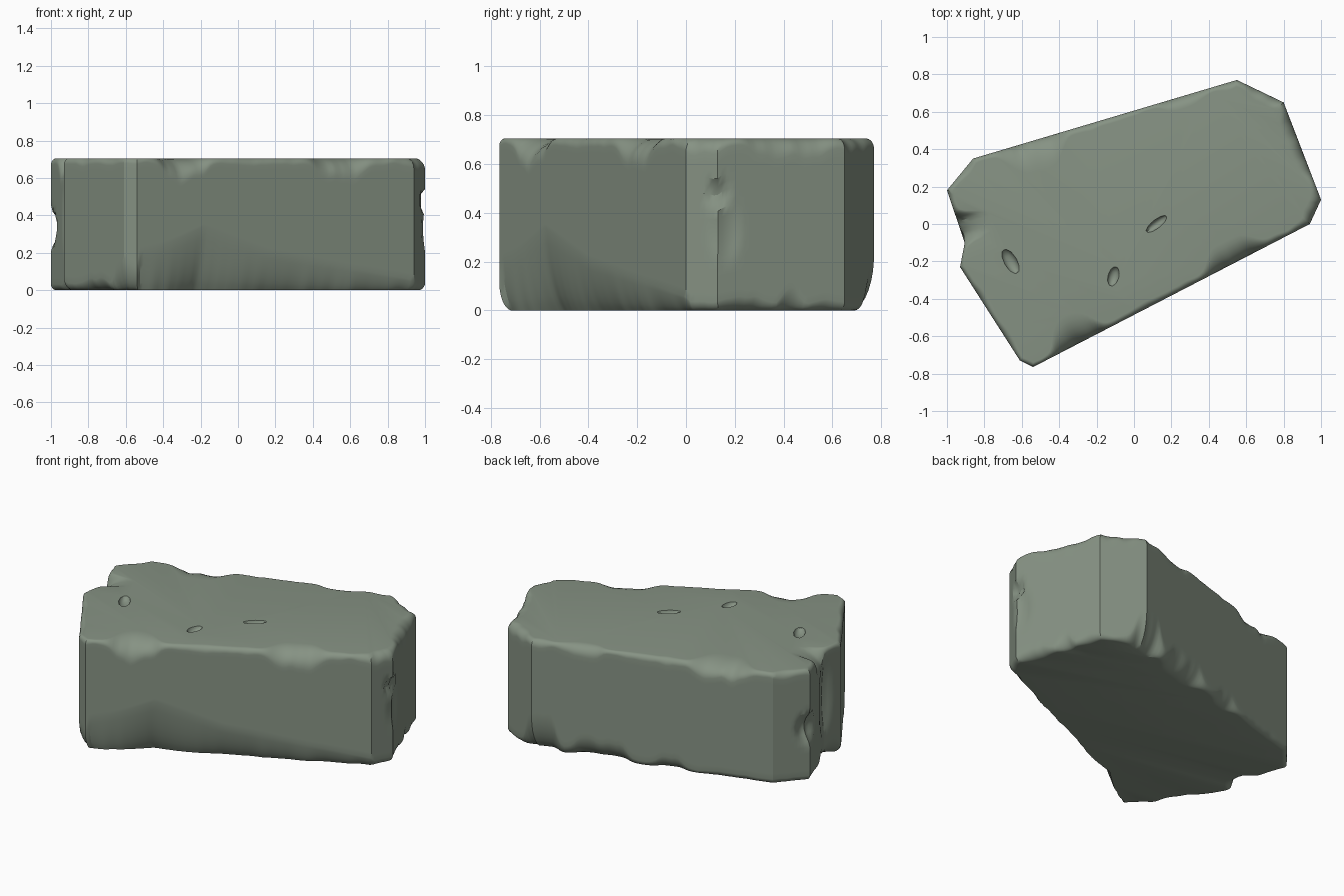
import bpy, bmesh, math
from mathutils import Vector, noise

if "Cube" in bpy.data.objects:
    bpy.data.objects.remove(bpy.data.objects["Cube"])

H = 0.705
OUTLINE = [(-0.54, -0.765), (0.94, 0.0), (1.0, 0.13), (0.80, 0.65), (0.55, 0.77),
           (-0.86, 0.35), (-1.0, 0.18), (-0.905, -0.10), (-0.93, -0.23), (-0.61, -0.73)]

# Edge chips: x, y on outline, half width, inset, height
TOP_CHIPS = [(-0.29, -0.64, 0.13, 0.13, 0.08), (0.55, -0.20, 0.15, 0.10, 0.08),
             (-0.55, 0.44, 0.16, 0.14, 0.06), (-0.92, -0.02, 0.07, 0.15, 0.09),
             (0.89, 0.42, 0.18, 0.045, 0.05), (0.25, 0.68, 0.12, 0.03, 0.03),
             (0.72, 0.69, 0.10, 0.03, 0.03), (0.98, 0.08, 0.10, 0.03, 0.03)]
BOTTOM_CHIPS = [(0.50, 0.755, 0.11, 0.07, 0.20), (0.15, 0.65, 0.18, 0.07, 0.10),
                (-0.25, 0.53, 0.10, 0.03, 0.04), (-0.60, -0.71, 0.09, 0.03, 0.12),
                (-0.91, -0.12, 0.10, 0.07, 0.10), (-0.75, -0.50, 0.12, 0.03, 0.03),
                (0.96, 0.22, 0.09, 0.02, 0.02), (0.88, 0.43, 0.05, 0.02, 0.05)]
# Dents in the walls: x, y, z, radius along wall, radius in z, depth
WALL_DENTS = [(-1.0, 0.18, 0.33, 0.09, 0.10, 0.05), (1.0, 0.13, 0.48, 0.06, 0.06, 0.035),
              (0.98, 0.16, 0.33, 0.07, 0.14, 0.015), (-0.91, -0.08, 0.40, 0.08, 0.25, 0.02)]


def lerp_table(x, table):
    for (x0, y0), (x1, y1) in zip(table, table[1:]):
        if x0 <= x <= x1:
            return y0 + (y1 - y0) * (x - x0) / (x1 - x0)
    return 0.0


# Outline sampled evenly along every side
pts, raw = [], []
for i, a in enumerate(OUTLINE):
    a, b = Vector(a), Vector(OUTLINE[(i + 1) % len(OUTLINE)])
    n = max(4, round((b - a).length / 0.02))
    for k in range(n):
        pts.append(a.lerp(b, k / n))
        raw.append(Vector((a.y - b.y, b.x - a.x)).normalized())
N = len(pts)
inward = [sum((raw[(i + j) % N] + raw[(i + j - 1) % N] for j in range(-5, 6)),
              Vector((0, 0))).normalized() for i in range(N)]


def edge_wear(p, chips, seed):
    w = noise.noise(Vector((p.x * 6, p.y * 6, seed)))
    w2 = noise.noise(Vector((p.x * 15, p.y * 15, seed + 5)))
    inset = 0.028 + 0.014 * w + 0.006 * w2
    height = 0.032 + 0.014 * w + 0.010 * w2
    for x, y, width, ci, ch in chips:
        f = math.exp(-((p - Vector((x, y))).length / width) ** 4)
        inset += ci * f
        height += ch * f * (1 + 0.5 * w2)
    return inset, height


def wall_depth(p, z):
    total = 0.0
    for x, y, zc, r, rz, d in WALL_DENTS:
        q = ((p - Vector((x, y))).length / r) ** 2 + ((z - zc) / rz) ** 2
        total += d * max(0.0, 1 - q)
    return total


def column(i):
    """Vertical section of the block at one outline sample."""
    p, n = pts[i], inward[i]
    ti, th = edge_wear(p, TOP_CHIPS, 1)
    bi, bh = edge_wear(p, BOTTOM_CHIPS, 9)
    flat = 0.15
    if -0.54 <= p.x <= 0.94 and p.y < 0.76 * (p.x + 0.54) / 1.48 - 0.70:
        # Broad sloping break along the foot of the front face
        bh = max(bh, lerp_table(p.x, [(-0.541, 0.2), (-0.40, 0.24), (-0.18, 0.34),
                                      (0.17, 0.2), (0.941, 0.055)]))
        bi += lerp_table(p.x, [(-0.541, 0.0), (-0.30, 0.03), (-0.20, 0.06),
                               (0.05, 0.03), (0.2, 0.03), (0.941, 0.0)])
        flat = 0.5
    out = []
    K, W = 7, 18
    for k in range(K):
        u = k / K
        arc = 1 - math.sin(u * math.pi / 2)
        rise = 1 - math.cos(u * math.pi / 2)
        out.append((bi * (arc * (1 - flat) + (1 - u) * flat),
                    bh * (rise * (1 - flat) + u * flat)))
    for k in range(W + 1):
        out.append((0, bh + (H - th - bh) * k / W))
    for k in range(1, K + 1):
        u = k / K
        out.append((ti * (1 - math.cos(u * math.pi / 2)),
                    H - th + th * math.sin(u * math.pi / 2)))
    return [(*(p + n * (d + wall_depth(p, z))), z) for d, z in out]


# Stone block
bm = bmesh.new()
cols = [[bm.verts.new(c) for c in column(i)] for i in range(N)]
for i in range(N):
    a, b = cols[i], cols[(i + 1) % N]
    for k in range(len(a) - 1):
        bm.faces.new((a[k], b[k], b[k + 1], a[k + 1]))
bm.faces.new([c[-1] for c in cols])
bm.faces.new([c[0] for c in reversed(cols)])
bmesh.ops.recalc_face_normals(bm, faces=bm.faces)
mesh = bpy.data.meshes.new("stone_block")
bm.to_mesh(mesh)
bm.free()
block = bpy.data.objects.new("stone_block", mesh)
bpy.context.collection.objects.link(block)

mat = bpy.data.materials.new("stone")
mat.diffuse_color = (0.24, 0.29, 0.23, 1)
mat.use_nodes = True
mat.node_tree.nodes["Principled BSDF"].inputs["Base Color"].default_value = mat.diffuse_color
mesh.materials.append(mat)

# Small pits on the top: x, y, half length, half width, angle
for x, y, l, w, ang in [(0.12, 0.0, 0.07, 0.024, 38), (-0.11, -0.28, 0.055, 0.03, 75),
                        (-0.66, -0.20, 0.075, 0.035, 120)]:
    bpy.ops.mesh.primitive_ico_sphere_add(subdivisions=2, location=(x, y, H + 0.003),
                                          rotation=(0, 0, math.radians(ang)))
    pit = bpy.context.object
    pit.name = "pit_cutter"
    pit.scale = (l, w, 0.03)
    pit.hide_render = True
    pit.display_type = 'WIRE'
    mod = block.modifiers.new("pit", 'BOOLEAN')
    mod.operation, mod.object, mod.solver = 'DIFFERENCE', pit, 'EXACT'

bpy.ops.object.select_all(action='DESELECT')
block.select_set(True)
bpy.context.view_layer.objects.active = block
for mod in list(block.modifiers):
    bpy.ops.object.modifier_apply(modifier=mod.name)
for ob in [o for o in bpy.data.objects if o.name.startswith("pit_cutter")]:
    bpy.data.objects.remove(ob)
bpy.ops.object.shade_smooth_by_angle(angle=math.radians(30))
